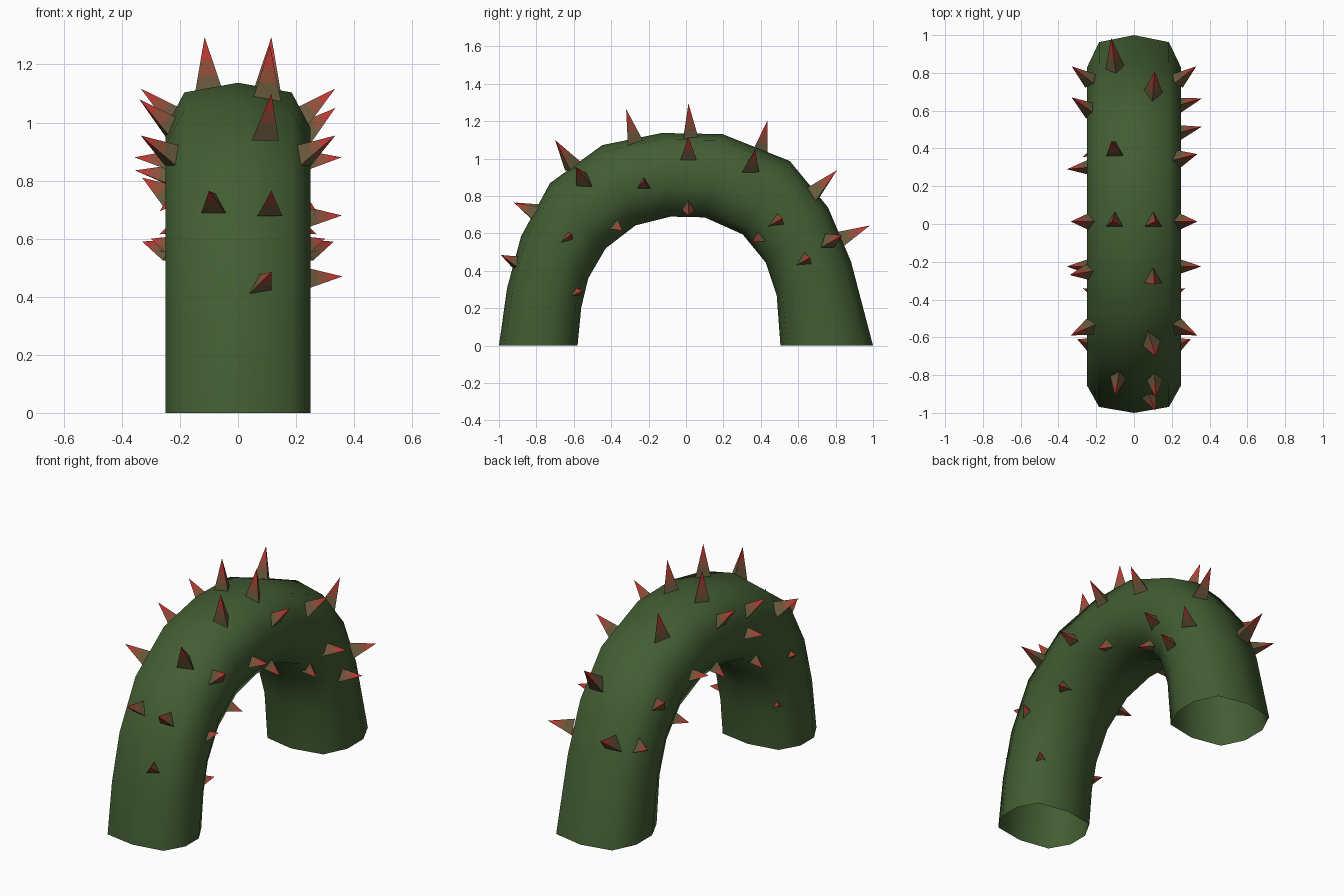
import bpy, bmesh, math
from mathutils import Vector

if "Cube" in bpy.data.objects:
    bpy.data.objects.remove(bpy.data.objects["Cube"])


def mat(name, c):
    m = bpy.data.materials.new(name)
    m.diffuse_color = (*c, 1)
    m.use_nodes = True
    m.node_tree.nodes["Principled BSDF"].inputs["Base Color"].default_value = m.diffuse_color
    return m


green = mat("stem green", (0.055, 0.11, 0.033))
thorn_mats = [mat("thorn olive base", (0.14, 0.10, 0.045)),
              mat("thorn brown", (0.27, 0.075, 0.04)),
              mat("thorn red", (0.48, 0.04, 0.033))]


def finish(bm, name, mats):
    me = bpy.data.meshes.new(name)
    bm.to_mesh(me)
    bm.free()
    for m in mats:
        me.materials.append(m)
    ob = bpy.data.objects.new(name, me)
    bpy.context.collection.objects.link(ob)
    return ob


# Arched stem: ten-sided cross-section lofted between outer and inner curves (y, z)
outer = [(-1, 0), (-.957, .306), (-.882, .584), (-.727, .869), (-.448, 1.072), (-.13, 1.137),
         (.196, 1.131), (.555, .987), (.759, .74), (.882, .45), (1, 0)]
inner = [(-.58, 0), (-.56, .204), (-.523, .359), (-.43, .52), (-.27, .643), (-.083, .69),
         (.1, .686), (.303, .595), (.426, .445), (.485, .268), (.505, 0)]
half = [(0, 1), (.185, .85), (.25, .3), (.25, -.3), (.185, -.85), (0, -1)]
section = half + [(-x, s) for x, s in half[-2:0:-1]]

bm = bmesh.new()
rings = []
for o, i in zip(outer, inner):
    o, i = Vector(o), Vector(i)
    ring = []
    for x, s in section:
        p = i.lerp(o, (s + 1) / 2)
        ring.append(bm.verts.new((x, p.x, p.y)))
    rings.append(ring)
n = len(section)
for a, b in zip(rings, rings[1:]):
    for k in range(n):
        f = bm.faces.new((a[k], a[(k + 1) % n], b[(k + 1) % n], b[k]))
        f.smooth = True
bmesh.ops.recalc_face_normals(bm, faces=bm.faces)
finish(bm, "arched_stem", [green])

# Thorns: base point then tip point
ridge = [(.08, -.91, .44, .115, -.99, .485), (.11, -.83, .71, .115, -.92, .765),
         (-.085, -.82, .72, -.1, -.91, .765), (.09, -.62, .97, .115, -.7, 1.1),
         (.1, -.285, 1.09, .11, -.32, 1.265), (.1, .013, 1.1, .115, .013, 1.295),
         (-.1, .013, 1.1, -.115, .013, 1.295), (-.1, .385, 1.035, -.12, .437, 1.206),
         (.1, .69, .81, .11, .807, .938), (-.1, .83, .56, -.12, .984, .643)]
paired = [(.24, -.635, .575, .3, -.61, .6), (.235, -.545, .885, .335, -.59, .955),
          (.24, -.225, .86, .357, -.225, .88), (.225, .013, 1.01, .335, .013, 1.117),
          (.24, .765, .555, .33, .835, .59),
          # inside of the arch
          (.18, -.6, .28, .23, -.55, .295), (.2, -.37, .64, .27, -.34, .615),
          (.2, .013, .74, .27, .013, .695), (.2, .39, .575, .27, .355, .555)]
single = [(.235, .345, .96, .335, .37, 1.05), (.24, .485, .665, .358, .515, .68),
          (.24, .63, .455, .36, .665, .47), (-.24, .3, .81, -.355, .29, .835),
          (-.225, -.25, .97, -.34, -.27, 1.08), (-.23, .6, .74, -.33, .67, .81)]
thorns = ridge + paired + [(-a, b, c, -d, e, f) for a, b, c, d, e, f in paired] + single

bm = bmesh.new()
for t in thorns:
    base, tip = Vector(t[:3]), Vector(t[3:])
    d = (tip - base).normalized()
    radius = 0.035 + 0.14 * (tip - base).length
    base -= d * 0.02
    # first corner points up the slope
    up = Vector((0, 0, 1)) if abs(d.z) < .9 else Vector((0, 1, 0))
    u = (up - d * up.dot(d)).normalized()
    v = d.cross(u)
    levels = []
    for h in (0, .36, .62):
        c, r = base.lerp(tip, h), radius * (1 - h)
        levels.append([bm.verts.new(c + r * (u * math.cos(a) + v * math.sin(a)))
                       for a in (0, math.tau / 3, 2 * math.tau / 3)])
    point = bm.verts.new(tip)
    for k in range(3):
        j = (k + 1) % 3
        for m in (0, 1):
            lo, hi = levels[m], levels[m + 1]
            bm.faces.new((lo[k], lo[j], hi[j], hi[k])).material_index = m
        bm.faces.new((levels[2][k], levels[2][j], point)).material_index = 2
finish(bm, "thorns", thorn_mats)
